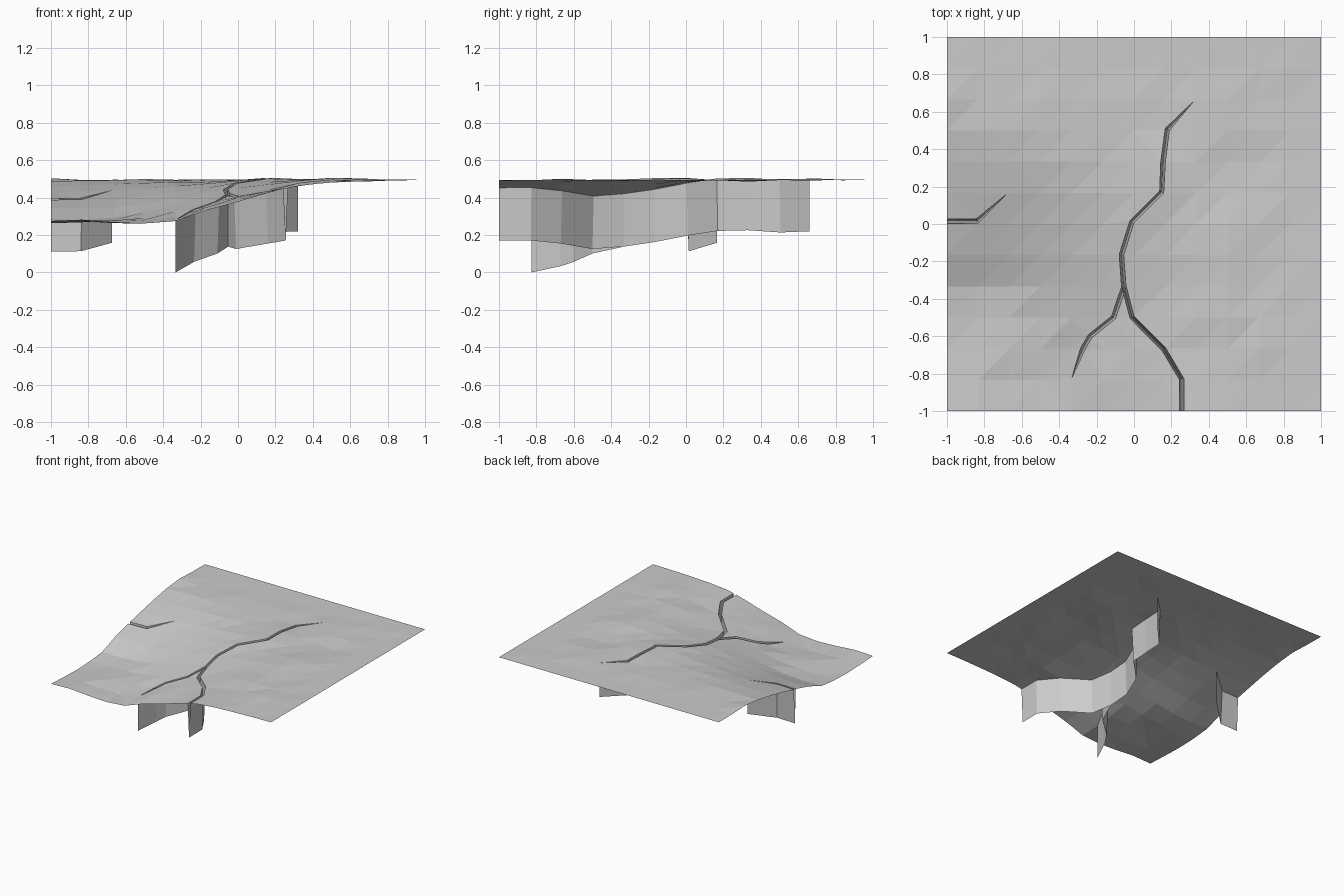
import bpy, math
from mathutils import Vector, noise
from mathutils.geometry import delaunay_2d_cdt, intersect_line_line_2d, intersect_point_line

if "Cube" in bpy.data.objects:
    bpy.data.objects.remove(bpy.data.objects["Cube"])

N = 12          # grid cells per side
HALF = 0.012    # half width of a crack
DEPTH = 0.28    # crack depth

# Crack centre lines: (points, pointed at start, pointed at end)
CRACKS = [
    ([(.255, -1), (.255, -.83), (.16, -.67), (-.01, -.5), (-.055, -.33), (-.067, -.165),
      (-.012, .01), (.148, .17), (.155, .33), (.178, .505), (.322, .66)], False, True),
    ([(-.055, -.34), (-.11, -.5), (-.235, -.6), (-.275, -.67), (-.333, -.825)], False, True),
    ([(-1, .015), (-.84, .015), (-.675, .165)], False, True),
]
# Sunken front-left corner: (distance from corner, drop)
DROP = [(0, .22), (.45, .225), (.69, .215), (.87, .15), (1, .115), (1.2, .06), (1.41, .02), (1.65, 0)]


def height(x, y):
    d = math.hypot(x + 1, y + 1)
    drop = 0
    for (a, da), (b, db) in zip(DROP, DROP[1:]):
        if a <= d <= b:
            drop = da + (db - da) * (d - a) / (b - a)
    fade = min(1, 3 * (1 - max(x, y)))
    return .497 - drop + .02 * fade * noise.noise(Vector((x * 2.6, y * 3.4, 4.2)))


def sides(points, sharp_start, sharp_end):
    """Left and right rim of a crack, offset from its centre line."""
    pts = [Vector(p) for p in points]
    left, right = [], []
    last = len(pts) - 1
    for i, p in enumerate(pts):
        t = (pts[min(i + 1, last)] - pts[max(i - 1, 0)]).normalized()
        sharp = (i == 0 and sharp_start) or (i == last and sharp_end)
        n = Vector((-t.y, t.x)) * (0 if sharp else HALF)
        left.append(p + n)
        right.append(p - n)
    return pts, left, right


def inside(p, poly):
    hit = False
    for a, b in zip(poly, poly[1:] + poly[:1]):
        if (a.y > p.y) != (b.y > p.y) and p.x < a.x + (b.x - a.x) * (p.y - a.y) / (b.y - a.y):
            hit = not hit
    return hit


def make(name, verts, faces):
    mesh = bpy.data.meshes.new(name)
    mesh.from_pydata(verts, [], faces)
    mesh.validate()
    obj = bpy.data.objects.new(name, mesh)
    bpy.context.collection.objects.link(obj)
    return obj


rims = [sides(*c) for c in CRACKS]
segments = [s for pts, _, _ in rims for s in zip(pts, pts[1:])]


def near(p):
    for a, b in segments:
        q, t = intersect_point_line(p, a, b)
        q = a.lerp(b, min(1, max(0, t)))
        if (p - q.to_2d()).length < .045:
            return True
    return False


# Ground: regular triangle grid, opened up along the cracks
verts, edges, index = [], [], {}
for j in range(N + 1):
    for i in range(N + 1):
        p = Vector((-1 + 2 * i / N, -1 + 2 * j / N))
        if not near(p):
            index[i, j] = len(verts)
            verts.append(p)
for (i, j), k in index.items():
    for di, dj in ((1, 0), (0, 1), (1, 1)):
        m = index.get((i + di, j + dj))
        if m is not None and not any(intersect_line_line_2d(verts[k], verts[m], a, b) for a, b in segments):
            edges.append((k, m))

outlines = []
for _, left, right in rims:
    poly = left + ([] if left[-1] == right[-1] else [right[-1]]) + right[-2::-1]
    outlines.append(poly)
    s = len(verts)
    verts += poly
    edges += [(s + k, s + (k + 1) % len(poly)) for k in range(len(poly))]

out = delaunay_2d_cdt(verts, edges, [], 0, 1e-5)
flat, tris = out[0], out[2]
keep = []
for f in tris:
    c = sum((flat[k] for k in f), Vector((0, 0))) / len(f)
    if not any(inside(c, poly) for poly in outlines):
        keep.append(f)
lift = DEPTH - height(-.333, -.825)     # lowest crack tip rests on z = 0
ground = make("ground", [(v.x, v.y, height(*v) + lift) for v in flat], keep)

# Crack walls: two sheets meeting in a V at the bottom
for name, (pts, left, right) in zip(("main_crack", "branch_crack", "side_crack"), rims):
    n = len(pts)
    wall = [(p.x, p.y, height(*p) + lift) for p in left + right]
    wall += [(p.x, p.y, height(*p) + lift - DEPTH) for p in pts]
    faces = []
    for i in range(n - 1):
        faces.append((i, 2 * n + i, 2 * n + i + 1, i + 1))
        faces.append((n + i + 1, 2 * n + i + 1, 2 * n + i, n + i))
    make(name, wall, faces)
